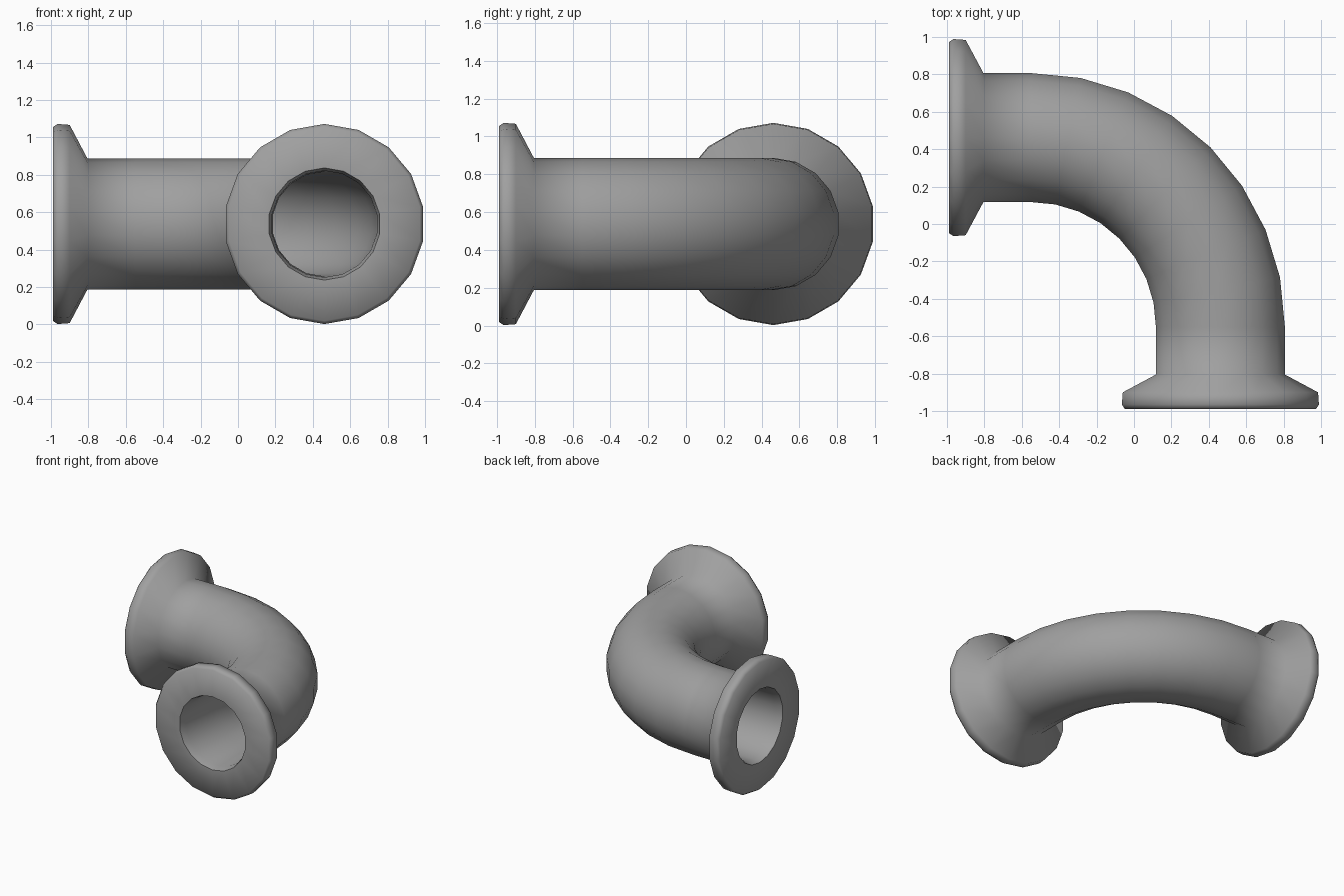
import bpy, bmesh, math
from mathutils import Vector

cube = bpy.data.objects.get("Cube")
if cube:
    bpy.data.objects.remove(cube)

SIDES = 18
AXIS, Z = 0.462, 0.537       # offset of both pipe axes, and their height
BEND = -0.55                 # x and y of the bend centre
R = AXIS - BEND              # bend radius
ARC = R * math.pi / 2
END = 0.99 + BEND            # straight run before and after the bend
TOTAL = 2 * END + ARC


def frame(s):
    """Point and sideways direction of the centreline at distance s."""
    a = min(max((s - END) / R, 0), math.pi / 2)
    side = Vector((math.sin(a), math.cos(a), 0))
    along = Vector((math.cos(a), -math.sin(a), 0))
    extra = s - END if s < END else max(s - END - ARC, 0)
    return Vector((BEND, BEND, Z)) + side * R + along * extra, side


# Outer skin: flange, taper, pipe, taper, flange
flange = [(0, 0.518), (0.025, 0.535), (0.09, 0.53), (0.185, 0.35)]
bends = [END + ARC * i / 8 for i in range(9)]
outer = flange + [(s, 0.35) for s in bends]
outer += [(TOTAL - s, r) for s, r in reversed(flange)]

# Bore, running back from the far mouth to the near one
mouth = [(0, 0.3), (0.06, 0.285)]
bore = [(TOTAL - s, r) for s, r in mouth]
bore += [(s, 0.28) for s in reversed(bends)]
bore += list(reversed(mouth))

# Sweep the closed section along the centreline
bm = bmesh.new()
rings = []
for s, r in outer + bore:
    centre, side = frame(s)
    ring = []
    for k in range(SIDES):
        t = math.tau * (k + 0.5) / SIDES
        ring.append(bm.verts.new(centre + r * (side * math.cos(t) + Vector((0, 0, math.sin(t))))))
    rings.append(ring)
for i, ring in enumerate(rings):
    nxt = rings[(i + 1) % len(rings)]
    for k in range(SIDES):
        j = (k + 1) % SIDES
        bm.faces.new((ring[k], ring[j], nxt[j], nxt[k]))
bmesh.ops.recalc_face_normals(bm, faces=bm.faces)
mesh = bpy.data.meshes.new("flanged_pipe_elbow")
bm.to_mesh(mesh)
bm.free()
elbow = bpy.data.objects.new("flanged_pipe_elbow", mesh)
bpy.context.collection.objects.link(elbow)

# Plain grey metal
grey = bpy.data.materials.new("grey_metal")
grey.use_nodes = True
colour = (0.35, 0.35, 0.35, 1)
grey.diffuse_color = colour
grey.node_tree.nodes["Principled BSDF"].inputs["Base Color"].default_value = colour
mesh.materials.append(grey)

# Smooth walls with crisp flange edges
bpy.ops.object.select_all(action="DESELECT")
elbow.select_set(True)
bpy.context.view_layer.objects.active = elbow
bpy.ops.object.shade_smooth_by_angle(angle=math.radians(65))
